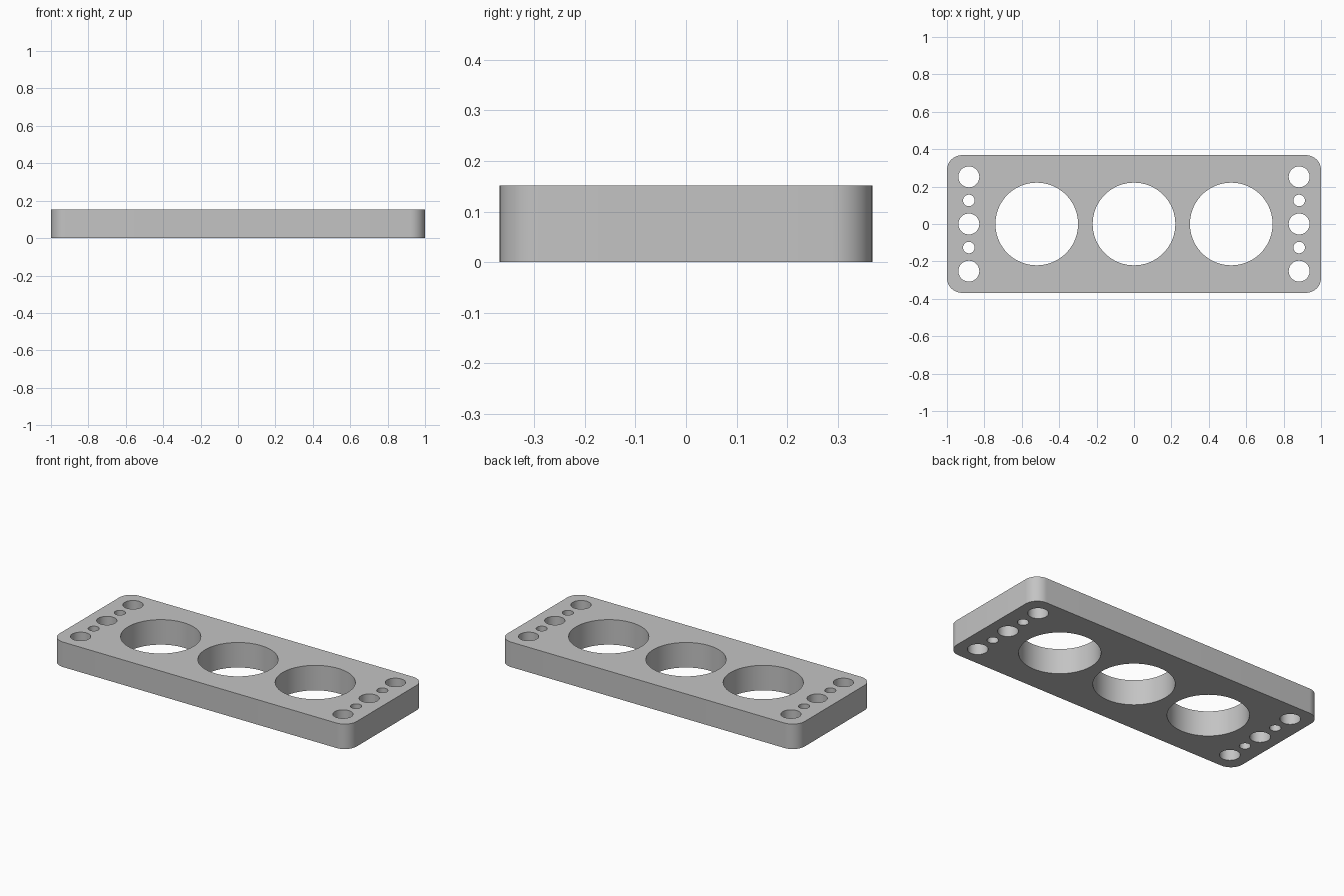
import bpy, bmesh
from math import pi, sin, cos, radians

cube = bpy.data.objects.get("Cube")
if cube:
    bpy.data.objects.remove(cube, do_unlink=True)

HALF_X, HALF_Y, HEIGHT, CORNER = 1.0, 0.368, 0.152, 0.08


def arc(cx, cy, r, start, end, steps):
    """Points along an arc, both ends included."""
    return [(cx + r * cos(start + (end - start) * i / steps),
             cy + r * sin(start + (end - start) * i / steps))
            for i in range(steps + 1)]


def circle(cx, cy, r, sides):
    return arc(cx, cy, r, 0, 2 * pi, sides)[:-1]


def add_loop(bm, points):
    verts = [bm.verts.new((x, y, 0)) for x, y in points]
    return [bm.edges.new((v, verts[i - 1])) for i, v in enumerate(verts)]


# Rounded outline of the plate
outline = []
for k, (sx, sy) in enumerate([(1, 1), (-1, 1), (-1, -1), (1, -1)]):
    outline += arc(sx * (HALF_X - CORNER), sy * (HALF_Y - CORNER), CORNER,
                   k * pi / 2, (k + 1) * pi / 2, 12)

# Three large bores, and a column of five mounting holes at each end
loops = [outline]
loops += [circle(x, 0, 0.221, 72) for x in (-0.52, 0, 0.52)]
for x in (-0.883, 0.883):
    loops += [circle(x, y, 0.056, 36) for y in (-0.252, 0, 0.252)]
    loops += [circle(x, y, 0.031, 28) for y in (-0.126, 0.126)]

# Fill the profile and extrude it upwards
bm = bmesh.new()
edges = [e for points in loops for e in add_loop(bm, points)]
bmesh.ops.triangle_fill(bm, edges=edges, use_beauty=True, use_dissolve=False,
                        normal=(0, 0, 1))
result = bmesh.ops.extrude_face_region(bm, geom=bm.faces[:],
                                       use_keep_orig=True)
top = [g for g in result["geom"] if isinstance(g, bmesh.types.BMVert)]
bmesh.ops.translate(bm, verts=top, vec=(0, 0, HEIGHT))
bmesh.ops.recalc_face_normals(bm, faces=bm.faces[:])
mesh = bpy.data.meshes.new("perforated_plate")
bm.to_mesh(mesh)
bm.free()

plate = bpy.data.objects.new("perforated_plate", mesh)
bpy.context.collection.objects.link(plate)

# Plain grey material
grey = bpy.data.materials.new("grey")
grey.use_nodes = True
colour = (0.55, 0.55, 0.55, 1)
grey.diffuse_color = colour
grey.node_tree.nodes["Principled BSDF"].inputs["Base Color"].default_value = colour
mesh.materials.append(grey)

# Smooth walls with crisp rims
bpy.ops.object.select_all(action="DESELECT")
plate.select_set(True)
bpy.context.view_layer.objects.active = plate
bpy.ops.object.shade_smooth_by_angle(angle=radians(30))
